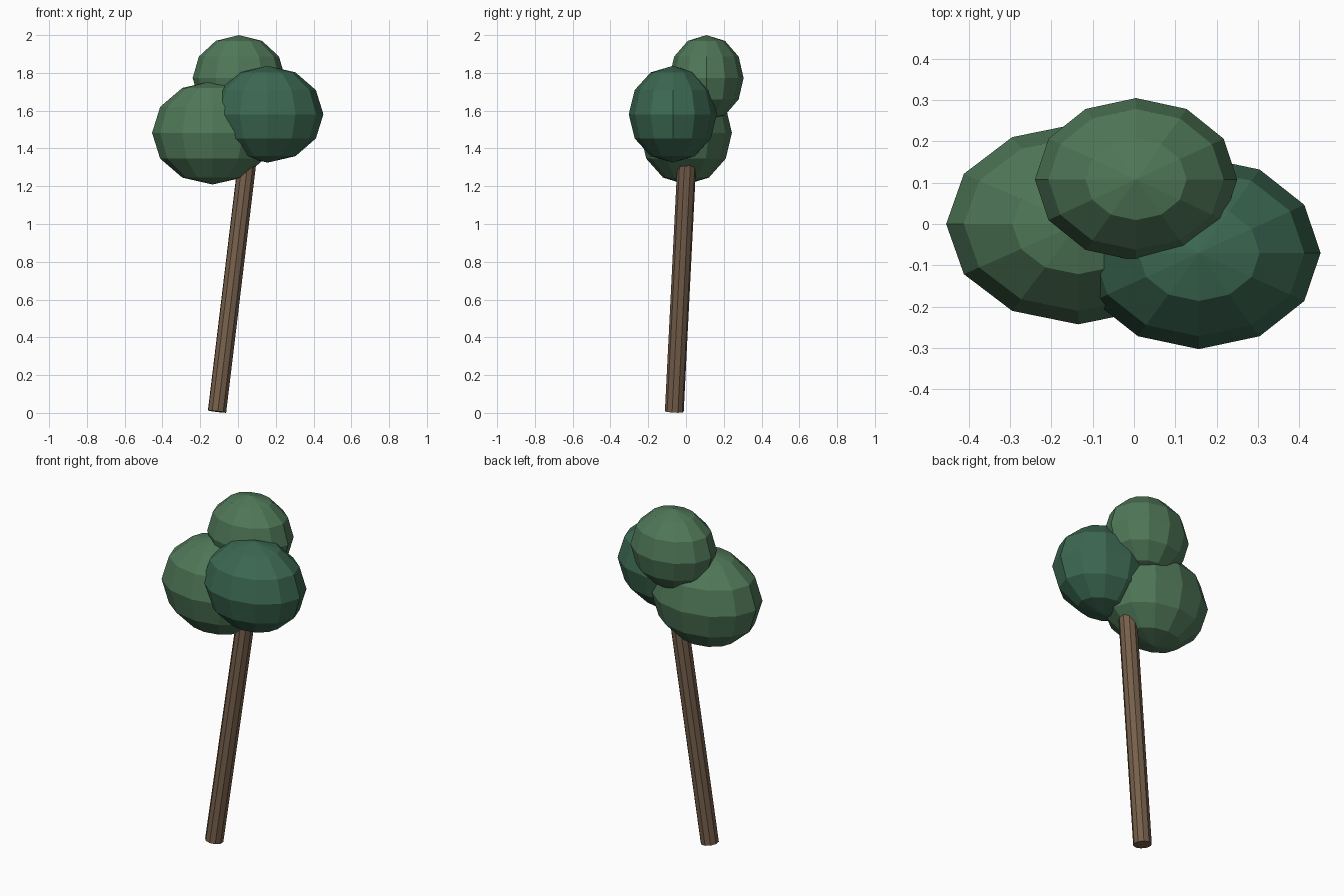
import bpy
from mathutils import Vector

if "Cube" in bpy.data.objects:
    bpy.data.objects.remove(bpy.data.objects["Cube"])


def material(name, rgb):
    m = bpy.data.materials.new(name)
    m.diffuse_color = (*rgb, 1)
    m.use_nodes = True
    m.node_tree.nodes["Principled BSDF"].inputs["Base Color"].default_value = m.diffuse_color
    return m


light_leaf = material("light_leaf", (0.08, 0.188, 0.098))
dark_leaf = material("dark_leaf", (0.045, 0.138, 0.084))
bark = material("bark", (0.18, 0.115, 0.07))


def foliage(name, centre, radii, mat):
    bpy.ops.mesh.primitive_uv_sphere_add(segments=12, ring_count=6, radius=1, location=centre)
    ob = bpy.context.object
    ob.name = name
    ob.scale = radii
    ob.data.materials.append(mat)


def pole(name, start, end, radius, sides, mat):
    a, b = Vector(start), Vector(end)
    bpy.ops.mesh.primitive_cylinder_add(vertices=sides, radius=radius, depth=(b - a).length,
                                        location=(a + b) / 2)
    ob = bpy.context.object
    ob.name = name
    ob.rotation_euler = (b - a).to_track_quat('Z', 'Y').to_euler()
    ob.data.materials.append(mat)


# Leaning trunk, its top buried in the foliage
pole("trunk", (-0.111, -0.062, 0.007), (0.057, 0.008, 1.40), 0.05, 10, bark)

# Three overlapping low-poly leaf clumps
foliage("left_foliage", (-0.135, 0.0, 1.483), (0.32, 0.243, 0.274), light_leaf)
foliage("right_foliage", (0.157, -0.07, 1.581), (0.295, 0.233, 0.256), dark_leaf)
foliage("top_foliage", (0.005, 0.108, 1.773), (0.245, 0.197, 0.227), light_leaf)
